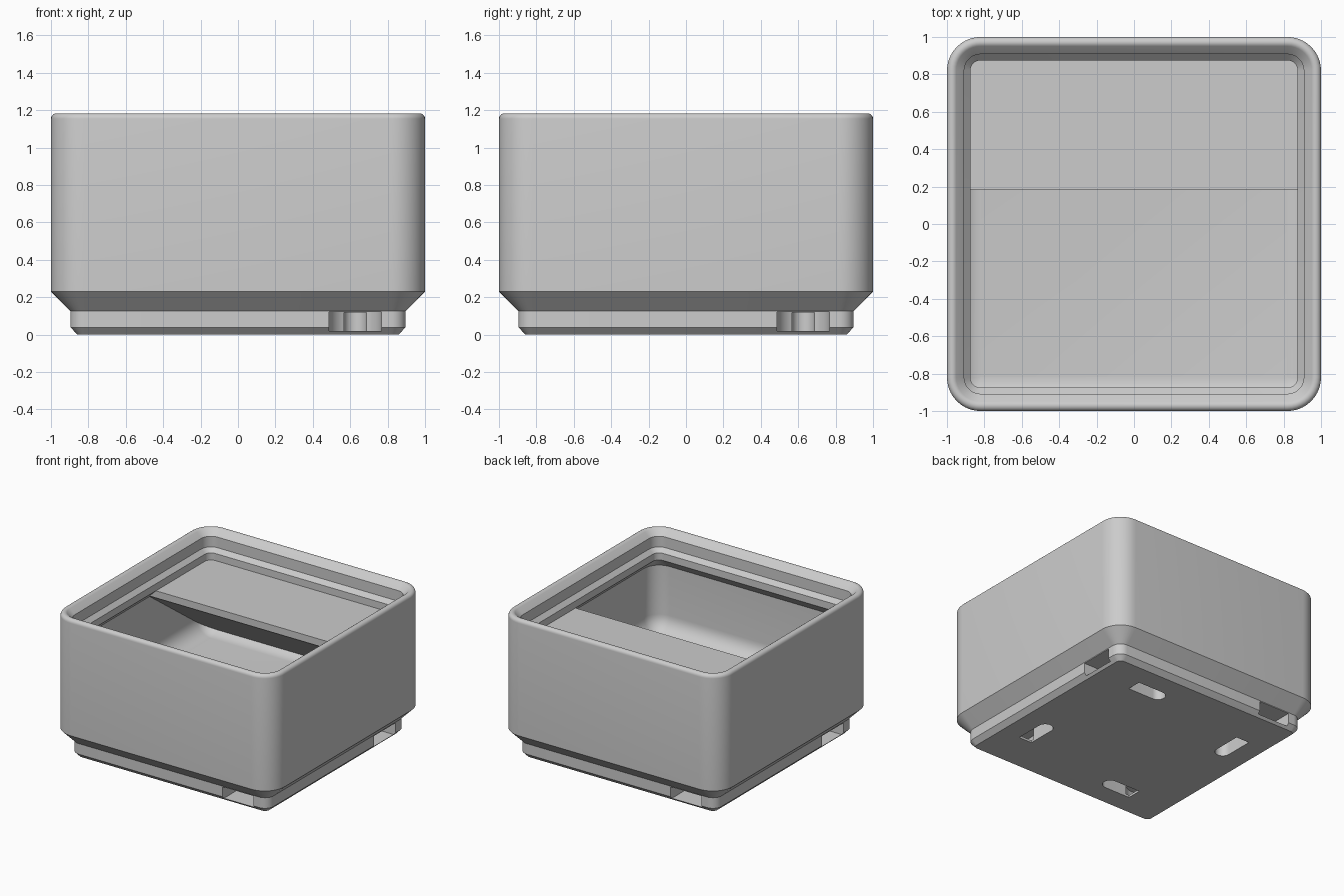
import bpy, bmesh
from math import sin, cos, pi, radians, tan
from mathutils import Matrix

cube = bpy.data.objects.get("Cube")
if cube:
    bpy.data.objects.remove(cube, do_unlink=True)

GREY = (0.604, 0.604, 0.604, 1)
grey = bpy.data.materials.new("light grey plastic")
grey.use_nodes = True
grey.diffuse_color = GREY
grey.node_tree.nodes["Principled BSDF"].inputs["Base Color"].default_value = GREY


def make_object(name, bm):
    bmesh.ops.recalc_face_normals(bm, faces=bm.faces)
    mesh = bpy.data.meshes.new(name)
    bm.to_mesh(mesh)
    bm.free()
    mesh.materials.append(grey)
    obj = bpy.data.objects.new(name, mesh)
    bpy.context.collection.objects.link(obj)
    return obj


def rounded_square(bm, half, radius, z, steps=10):
    """Ring of vertices around a square with round corners."""
    ring = []
    for corner in range(4):
        a0 = corner * pi / 2
        sx, sy = ((1, 1), (-1, 1), (-1, -1), (1, -1))[corner]
        c = half - radius
        for i in range(steps + 1):
            a = a0 + i / steps * pi / 2
            ring.append(bm.verts.new((sx * c + radius * cos(a),
                                      sy * c + radius * sin(a), z)))
    return ring


def prism(bm, points, low, high, matrix):
    """Extrude a flat outline from low to high and place it."""
    ends = [[bm.verts.new(matrix @ Matrix.Translation((x, y, z)).to_translation())
             for x, y in points] for z in (low, high)]
    bm.faces.new(ends[0])
    bm.faces.new(ends[1])
    n = len(points)
    for i in range(n):
        j = (i + 1) % n
        bm.faces.new((ends[0][i], ends[0][j], ends[1][j], ends[1][i]))


# Bin wall sections, as (half width, corner radius, height)
FLOOR, WALL, FILLET = 0.337, 0.954, 0.135
sections = [(0.858, 0.039, 0), (0.896, 0.077, 0.039),      # foot
            (0.896, 0.077, 0.126), (1, 0.18, 0.23)]
for i in range(9):                                         # rounded rim
    a = radians(135 * i / 8)
    h = 0.971 + 0.029 * cos(a)
    sections.append((h, h - 0.82, 1.154 + 0.029 * sin(a)))
sections += [(0.908, 0.088, 1.133), (0.908, 0.088, 1.046),  # stacking lip
             (0.875, 0.055, 1.012), (0.875, 0.055, 0.954),
             (WALL, FILLET, 0.875)]
for i in range(9):                                         # floor fillet
    a = pi / 2 * i / 8
    inset = FILLET * (1 - cos(a))
    sections.append((WALL - inset, max(FILLET - inset, 0.002),
                     FLOOR + FILLET * (1 - sin(a))))

bm = bmesh.new()
rings = [rounded_square(bm, *s) for s in sections]
for low, high in zip(rings, rings[1:]):
    for i in range(len(low)):
        j = (i + 1) % len(low)
        bm.faces.new((low[i], low[j], high[j], high[i]))
bm.faces.new(rings[0])
bm.faces.new(rings[-1])
bin_body = make_object("bin_body", bm)


# Magnet channels and release slots, one per side of the foot
def slot_outline(start, end, radius):
    arc = [(start + radius * cos(a), radius * sin(a))
           for a in (pi / 2 + pi * i / 20 for i in range(21))]
    return arc + [(end, -radius), (end, radius)]


def cut_slots(name, start, end, radius, low, high):
    bm = bmesh.new()
    # each slot runs outward across one side, off centre by the same amount
    place = Matrix.Translation((0.627, 0.627, 0))
    for k in range(4):
        prism(bm, slot_outline(start, end, radius), low, high,
              Matrix.Rotation(k * pi / 2, 4, 'Z') @ place)
    cutter = make_object(name, bm)
    cutter.hide_render = True
    mod = bin_body.modifiers.new(name, 'BOOLEAN')
    mod.operation = 'DIFFERENCE'
    mod.solver = 'EXACT'
    mod.object = cutter
    bpy.context.view_layer.objects.active = bin_body
    bpy.ops.object.modifier_apply(modifier=name)
    bpy.data.objects.remove(cutter, do_unlink=True)


cut_slots("release_slots", -0.334, -0.1, 0.06, -0.05, 0.117)
cut_slots("magnet_channels", 0, 0.53, 0.141, 0.019, 0.12)

# Label shelf: flat top with a sloped support running down to the floor
FRONT, BACK, TOP, EDGE = 0.185, 0.93, 0.954, 0.896
profile = [(FRONT, TOP), (BACK, TOP),
           (BACK, EDGE - (BACK - FRONT) * tan(radians(36))), (FRONT, EDGE)]
bm = bmesh.new()
yz_to_world = Matrix(((0, 0, 1, 0), (1, 0, 0, 0), (0, 1, 0, 0), (0, 0, 0, 1)))
prism(bm, profile, -WALL, WALL, yz_to_world)
make_object("label_shelf", bm)

# Smooth rounded surfaces, keep the edges crisp
bpy.ops.object.select_all(action='DESELECT')
bin_body.select_set(True)
bpy.context.view_layer.objects.active = bin_body
bpy.ops.object.shade_smooth_by_angle(angle=radians(30))
